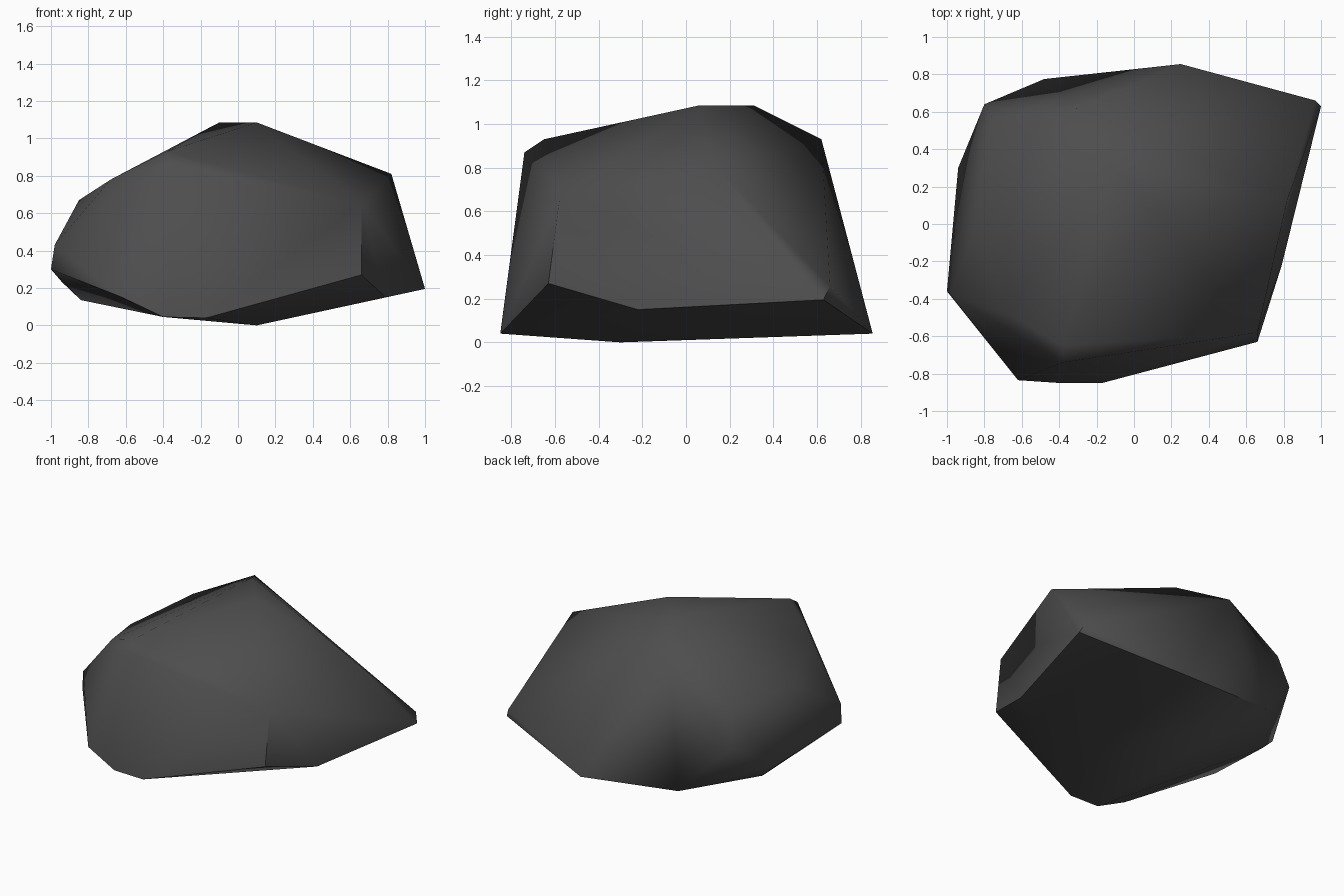
import bpy
import bmesh
import math

# Remove the default object
default_cube = bpy.data.objects.get("Cube")
if default_cube is not None:
    bpy.data.objects.remove(default_cube, do_unlink=True)


def flat_material(name, colour):
    material = bpy.data.materials.new(name)
    material.use_nodes = True
    material.diffuse_color = colour
    shader = next(n for n in material.node_tree.nodes if n.type == "BSDF_PRINCIPLED")
    shader.inputs["Base Color"].default_value = colour
    shader.inputs["Roughness"].default_value = 0.9
    return material


def hull_object(name, corners, material):
    """Stretch a convex skin over the corner points."""
    mesh = bmesh.new()
    for corner in corners:
        mesh.verts.new(corner)
    hull = bmesh.ops.convex_hull(mesh, input=mesh.verts[:])
    # Drop corners that ended up inside the skin
    loose = [v for v in mesh.verts if not v.link_faces]
    bmesh.ops.delete(mesh, geom=loose, context="VERTS")
    bmesh.ops.recalc_face_normals(mesh, faces=mesh.faces[:])
    data = bpy.data.meshes.new(name)
    mesh.to_mesh(data)
    mesh.free()
    data.materials.append(material)
    result = bpy.data.objects.new(name, data)
    bpy.context.collection.objects.link(result)
    return result


# Underside and lower rim of the boulder
base_corners = [
    (.1, -.3, 0), (-.17, -.85, .04), (-.4, -.85, .045), (-.62, -.835, .15),
    (-.84, .32, .135), (-.48, .775, .1), (.25, .855, .04),
    (1, .63, .195), (.79, -.22, .15), (.66, -.63, .27),
]

# Widest belt around the sides
side_corners = [
    (-1, -.36, .3), (-.98, -.38, .43), (-.94, .3, .23), (-.8, .64, .44),
    (.97, .66, .26), (.66, -.58, .65),
]

# Shoulders and crest
top_corners = [
    (-.85, -.02, .67), (-.68, -.48, .78), (-.76, .57, .69),
    (-.38, -.74, .87), (-.38, -.65, .93), (-.3, .62, .93),
    (-.1, .31, 1.085), (.1, .06, 1.085), (.82, .13, .81),
]

stone = flat_material("dark grey stone", (.075, .075, .075, 1))
boulder = hull_object("boulder", base_corners + side_corners + top_corners, stone)

# Soft shading across the worn faces, crisp on the sharp rim
bpy.ops.object.select_all(action="DESELECT")
boulder.select_set(True)
bpy.context.view_layer.objects.active = boulder
bpy.ops.object.shade_smooth_by_angle(angle=math.radians(60))
